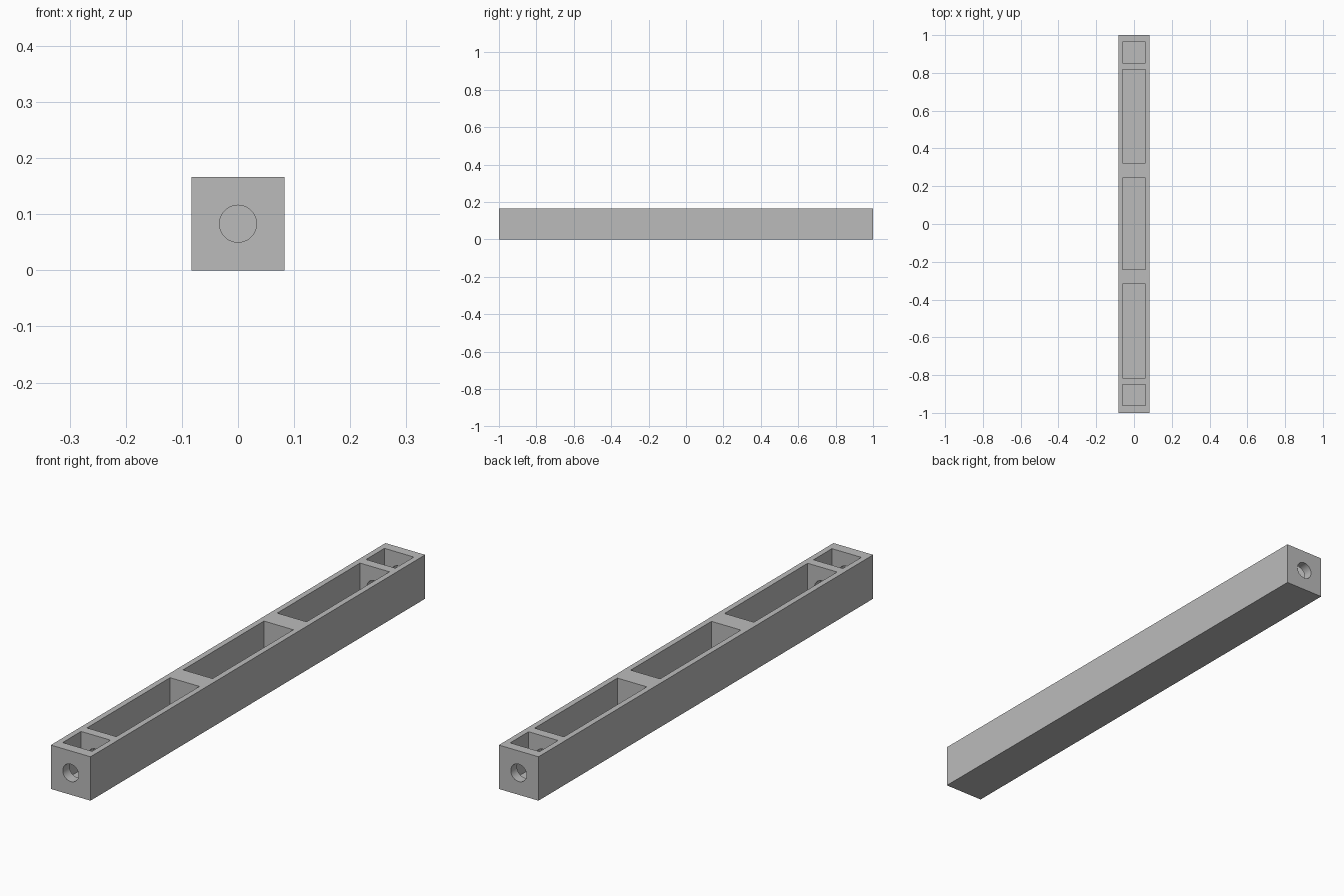
import bpy, math

if "Cube" in bpy.data.objects:
    bpy.data.objects.remove(bpy.data.objects["Cube"])

W, L, H = 0.166, 2.0, 0.166      # beam size
FLOOR = 0.021                    # thickness under the pockets
POCKET_HALF_W = 0.0615
HOLE_R = 0.033

grey = bpy.data.materials.new("plain grey")
grey.diffuse_color = (0.5, 0.5, 0.5, 1)
grey.use_nodes = True
grey.node_tree.nodes["Principled BSDF"].inputs["Base Color"].default_value = grey.diffuse_color


def box(name, y0, y1, z0, z1, half_w):
    bpy.ops.mesh.primitive_cube_add(size=1, location=(0, (y0 + y1) / 2, (z0 + z1) / 2))
    ob = bpy.context.object
    ob.name = name
    ob.scale = (2 * half_w, y1 - y0, z1 - z0)
    bpy.ops.object.transform_apply(location=True, rotation=False, scale=True)
    return ob


def cut(target, cutter):
    cutter.hide_render = True
    mod = target.modifiers.new(cutter.name, 'BOOLEAN')
    mod.operation = 'DIFFERENCE'
    mod.solver = 'EXACT'
    mod.object = cutter
    bpy.context.view_layer.objects.active = target
    bpy.ops.object.modifier_apply(modifier=mod.name)
    bpy.data.objects.remove(cutter, do_unlink=True)


# Solid beam
beam = box("beam", -L / 2, L / 2, 0, H, W / 2)
beam.data.materials.append(grey)

# Open pockets along the top: two small end ones, three long ones
for y0, y1 in [(-0.96, -0.85), (-0.815, -0.318), (-0.24, 0.243),
               (0.322, 0.817), (0.853, 0.963)]:
    cut(beam, box("pocket_cutter", y0, y1, FLOOR, H + 0.05, POCKET_HALF_W))

# Bolt holes through each end wall and the first divider
for side in (-1, 1):
    bpy.ops.mesh.primitive_cylinder_add(vertices=48, radius=HOLE_R, depth=0.4,
                                        location=(0, side * 0.9, H / 2),
                                        rotation=(math.pi / 2, 0, 0))
    hole = bpy.context.object
    hole.name = "hole_cutter"
    cut(beam, hole)

# Smooth the hole walls, keep the box edges sharp
bpy.ops.object.select_all(action='DESELECT')
beam.select_set(True)
bpy.context.view_layer.objects.active = beam
bpy.ops.object.shade_smooth_by_angle(angle=math.radians(30))
